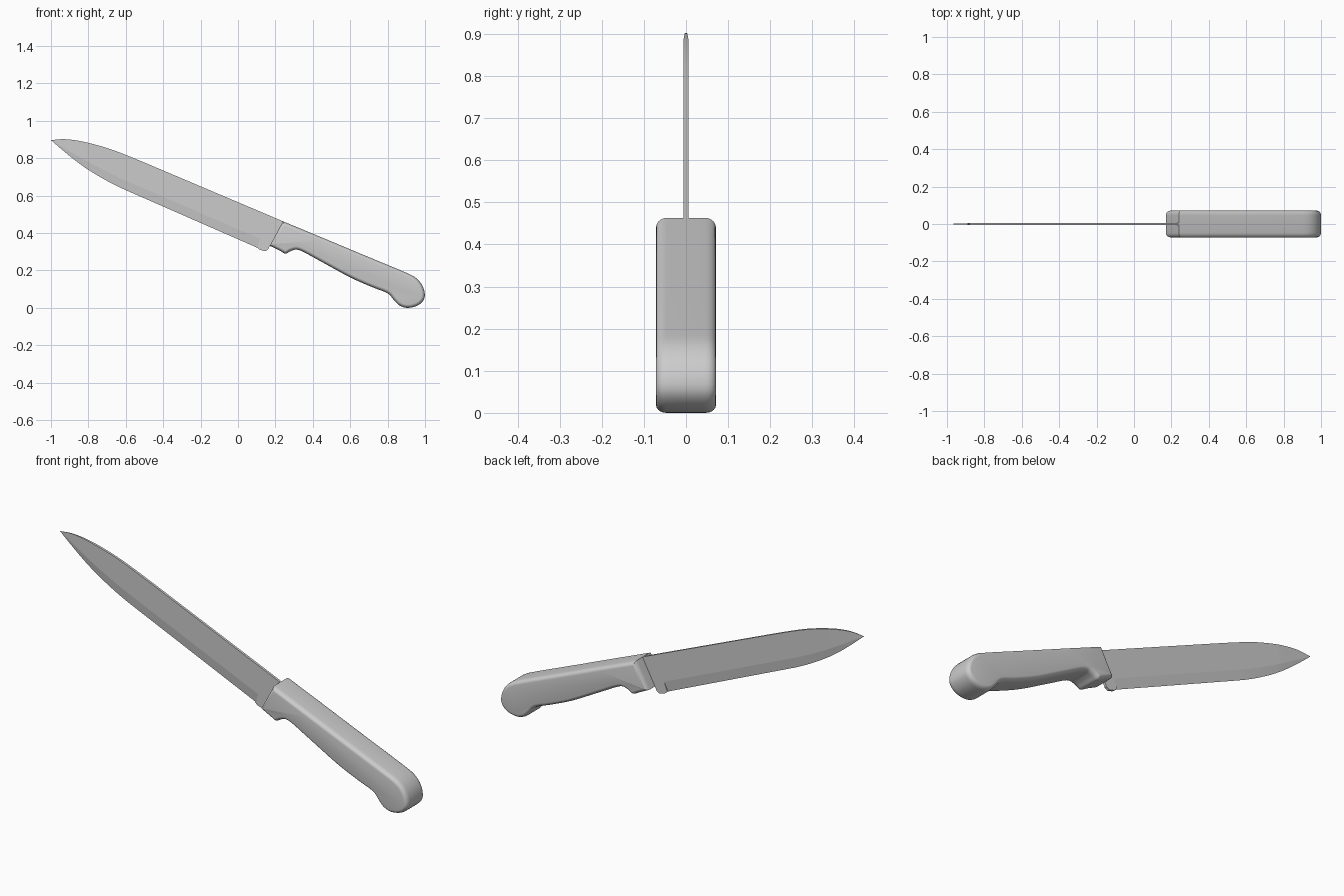
import bpy, bmesh, math
from mathutils import Vector

if "Cube" in bpy.data.objects:
    bpy.data.objects.remove(bpy.data.objects["Cube"])


def spline(points, steps):
    """Catmull-Rom curve through 2D points."""
    p = [Vector(q) for q in points]
    p = [2 * p[0] - p[1]] + p + [2 * p[-1] - p[-2]]
    out = []
    for i in range(1, len(p) - 2):
        a, b, c, d = p[i - 1:i + 3]
        for k in range(steps):
            t = k / steps
            out.append(0.5 * (2 * b + (c - a) * t + (2 * a - 5 * b + 4 * c - d) * t * t
                              + (3 * b - a - 3 * c + d) * t ** 3))
    return out + [p[-2]]


def inset(loop, dist):
    """Mitred inward offset of a counter-clockwise loop."""
    out = []
    for i, p in enumerate(loop):
        d1 = (p - loop[i - 1]).normalized()
        d2 = (loop[(i + 1) % len(loop)] - p).normalized()
        n1, n2 = Vector((-d1.y, d1.x)), Vector((-d2.y, d2.x))
        out.append(p + (n1 + n2) * dist / max(0.4, 1 + n1.dot(n2)))
    return out


def loft(name, rings, smooth):
    """Skin closed rings of 3D points and cap both ends."""
    bm = bmesh.new()
    rows = [[bm.verts.new(v) for v in r] for r in rings]
    for a, b in zip(rows, rows[1:]):
        for i in range(len(a)):
            j = (i + 1) % len(a)
            bm.faces.new((a[i], a[j], b[j], b[i]))
    bm.faces.new(rows[0])
    bm.faces.new(rows[-1])
    bmesh.ops.remove_doubles(bm, verts=bm.verts, dist=1e-5)
    bmesh.ops.recalc_face_normals(bm, faces=bm.faces)
    me = bpy.data.meshes.new(name)
    bm.to_mesh(me)
    bm.free()
    ob = bpy.data.objects.new(name, me)
    bpy.context.collection.objects.link(ob)
    if smooth:
        bpy.ops.object.select_all(action='DESELECT')
        ob.select_set(True)
        bpy.context.view_layer.objects.active = ob
        bpy.ops.object.shade_smooth_by_angle(angle=math.radians(40))
    return ob


def at_y(loop, y):
    return [(p.x, y, p.y) for p in loop]


# Handle: rounded slab from a side profile
outline = spline([(0.17, 0.332), (0.225, 0.305), (0.255, 0.29), (0.285, 0.305), (0.33, 0.308),
                  (0.44, 0.25), (0.60, 0.163), (0.72, 0.11), (0.80, 0.078), (0.835, 0.04),
                  (0.865, 0.012), (0.91, 0.0), (0.965, 0.015), (0.998, 0.055),
                  (0.988, 0.115), (0.945, 0.165), (0.86, 0.205)], 4)
outline += [Vector((0.65, 0.292)), Vector((0.44, 0.38)), Vector((0.24, 0.463))]
HALF, R_IN, R_Y, N = 0.071, 0.018, 0.025, 5
side = [(R_IN * (1 - math.sin(a)), HALF - R_Y * (1 - math.cos(a)))
        for a in (math.pi / 2 * k / N for k in range(N + 1))]
rings = [at_y(inset(outline, d), -y) for d, y in side]
rings += [at_y(inset(outline, d), y) for d, y in reversed(side)]
loft("handle", rings, True)

# Blade: spine and cutting edge paired from tip to heel, with a ground bevel
spine = spline([(-1, 0.897), (-0.93, 0.902), (-0.85, 0.893), (-0.76, 0.872),
                (-0.68, 0.848), (-0.60, 0.818), (-0.50, 0.777)], 4)
edge = spline([(-1, 0.897), (-0.94, 0.845), (-0.87, 0.788), (-0.80, 0.738),
               (-0.72, 0.69), (-0.64, 0.648), (-0.56, 0.612)], 4)
spine.append(Vector((0.17, 0.493)))
edge.append(Vector((0.10, 0.323)))
T = 0.006
rings = []
for i, (s, e) in enumerate(zip(spine, edge)):
    h = T * min(1, i / 10)
    b = e.lerp(s, 0.27)
    rings.append([(s.x, -h, s.y), (b.x, -h, b.y), (e.x, 0, e.y), (b.x, h, b.y), (s.x, h, s.y)])
loft("blade", rings, False)

# Heel of the blade: full thickness, running into the handle
heel = [Vector(p) for p in ((0.17, 0.493), (0.10, 0.323), (0.118, 0.310), (0.145, 0.303),
                            (0.161, 0.312), (0.175, 0.342), (0.30, 0.34), (0.31, 0.41),
                            (0.24, 0.463))]
loft("blade_heel", [at_y(heel, -T), at_y(heel, T)], False)
